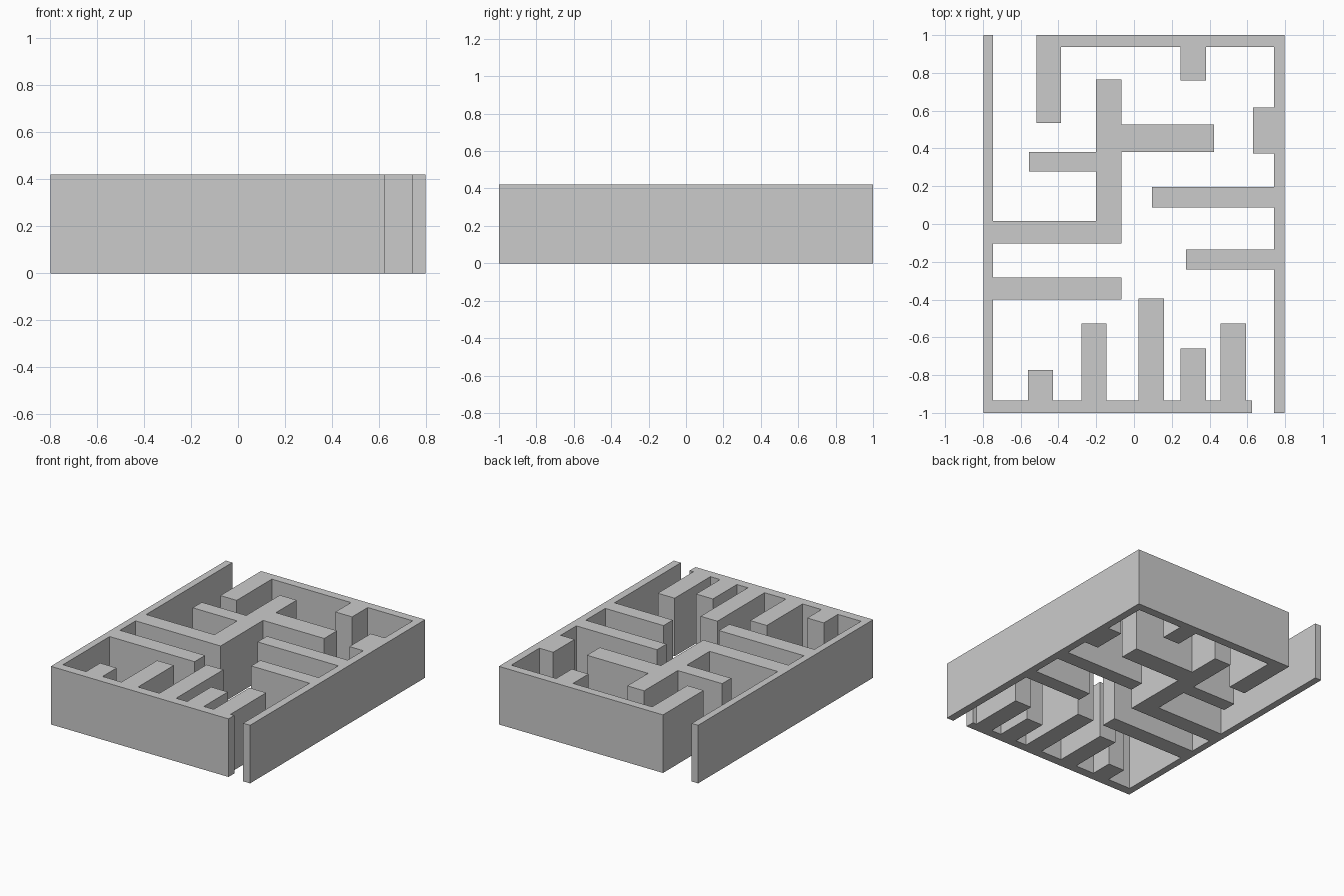
import bpy, bmesh, math

if "Cube" in bpy.data.objects:
    bpy.data.objects.remove(bpy.data.objects["Cube"])

HEIGHT = 0.42
W = 0.797   # half width of the maze
L = 1.0     # half length of the maze


def build_walls(name, rects):
    """Union of axis-aligned wall footprints (x0, y0, x1, y1), raised to HEIGHT."""
    xs = sorted({v for r in rects for v in (r[0], r[2])})
    ys = sorted({v for r in rects for v in (r[1], r[3])})
    bm = bmesh.new()
    verts = {}

    def vert(x, y):
        if (x, y) not in verts:
            verts[x, y] = bm.verts.new((x, y, 0))
        return verts[x, y]

    for x0, x1 in zip(xs, xs[1:]):
        for y0, y1 in zip(ys, ys[1:]):
            cx, cy = (x0 + x1) / 2, (y0 + y1) / 2
            if any(r[0] < cx < r[2] and r[1] < cy < r[3] for r in rects):
                bm.faces.new([vert(x0, y0), vert(x1, y0), vert(x1, y1), vert(x0, y1)])
    ext = bmesh.ops.extrude_face_region(bm, geom=bm.faces[:], use_keep_orig=True)
    top = [g for g in ext["geom"] if isinstance(g, bmesh.types.BMVert)]
    bmesh.ops.translate(bm, verts=top, vec=(0, 0, HEIGHT))
    bmesh.ops.recalc_face_normals(bm, faces=bm.faces[:])
    bmesh.ops.dissolve_limit(bm, angle_limit=math.radians(1),
                             verts=bm.verts[:], edges=bm.edges[:])
    mesh = bpy.data.meshes.new(name)
    bm.to_mesh(mesh)
    bm.free()
    obj = bpy.data.objects.new(name, mesh)
    bpy.context.collection.objects.link(obj)
    return obj


# Left and front outer walls with the branching centre walls
left = [
    (-W, -L, -0.746, L),              # left outer wall
    (-W, -L, 0.624, -0.934),          # front outer wall
    (-W, -0.401, -0.066, -0.282),     # lower bar
    (-W, -0.104, -0.066, 0.017),      # middle bar
    (-0.201, -0.104, -0.066, 0.765),  # central spine
    (-0.201, 0.381, 0.423, 0.528),    # spine right arm
    (-0.556, 0.277, -0.066, 0.381),   # spine left arm
]
# Comb of stubs along the front wall: x start, x end, y end
for x0, x1, y1 in [(-0.561, -0.429, -0.773), (-0.278, -0.145, -0.526),
                   (0.025, 0.159, -0.394), (0.247, 0.381, -0.660),
                   (0.459, 0.594, -0.526)]:
    left.append((x0, -L, x1, y1))
build_walls("left_and_front_walls", left)

# Right and back outer walls with their stubs
build_walls("right_and_back_walls", [
    (0.741, -L, W, L),                # right outer wall
    (-0.516, 0.938, W, L),            # back outer wall
    (-0.516, 0.536, -0.386, L),       # back left stub
    (0.247, 0.760, 0.381, L),         # back right stub
    (0.630, 0.373, W, 0.617),         # thick block
    (0.095, 0.087, W, 0.195),         # upper bar
    (0.275, -0.242, W, -0.136),       # lower bar
])
